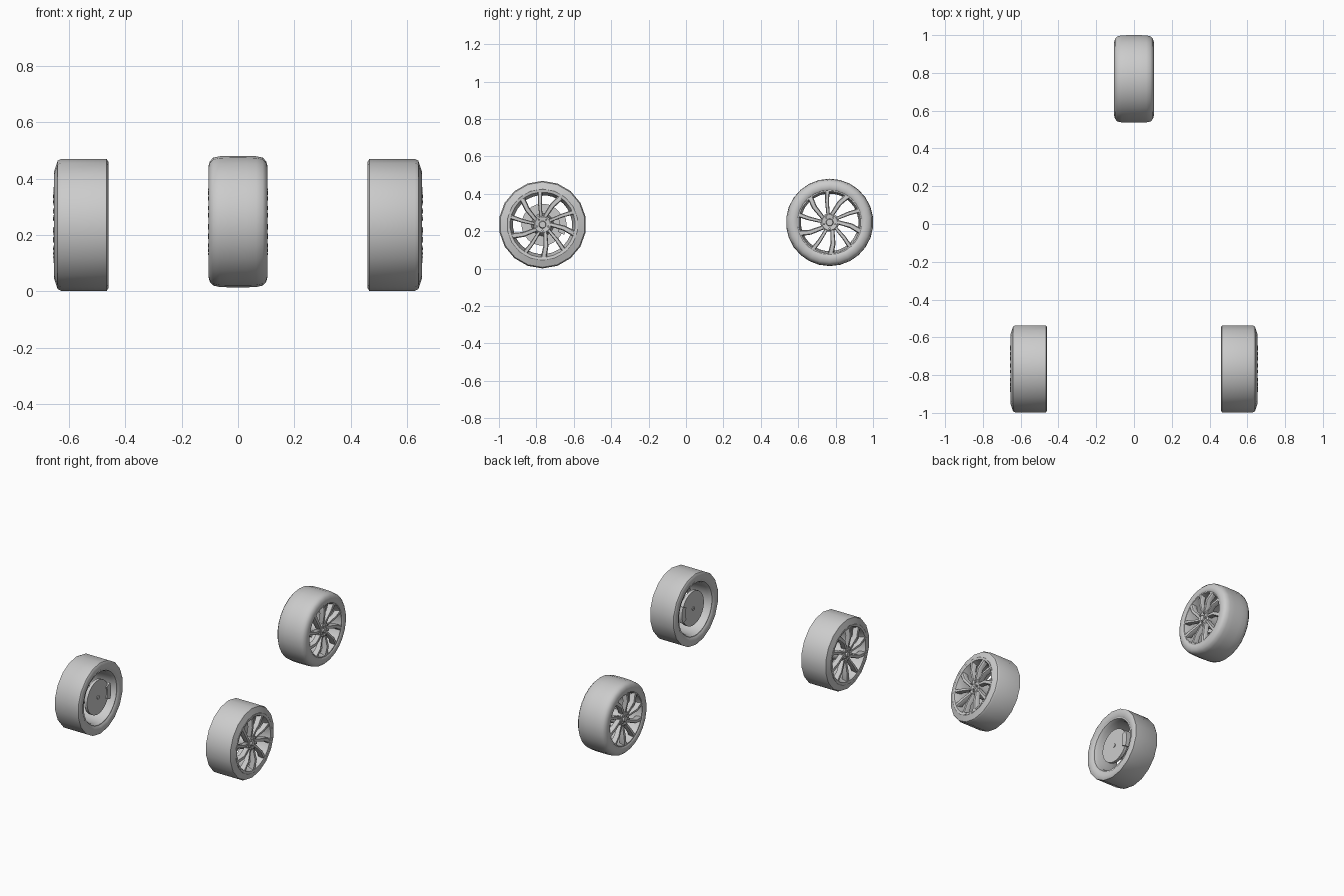
import bpy, bmesh, math
from mathutils import Vector

if "Cube" in bpy.data.objects:
    bpy.data.objects.remove(bpy.data.objects["Cube"])


def finish(bm, name, loc, side, angle=40):
    """Turn a wheel-local bmesh (axle on x, outside on +x) into a placed object."""
    for v in bm.verts:
        v.co.x *= side
    bmesh.ops.recalc_face_normals(bm, faces=bm.faces)
    me = bpy.data.meshes.new(name)
    bm.to_mesh(me)
    bm.free()
    ob = bpy.data.objects.new(name, me)
    ob.location = loc
    bpy.context.collection.objects.link(ob)
    bpy.ops.object.select_all(action='DESELECT')
    ob.select_set(True)
    bpy.context.view_layer.objects.active = ob
    bpy.ops.object.shade_smooth_by_angle(angle=math.radians(angle))
    return ob


def lathe(bm, profile, segs):
    """Closed ring: revolve (x, radius) points around the x axis."""
    rings = []
    for i in range(segs):
        a = 2 * math.pi * (i + 0.5) / segs
        rings.append([bm.verts.new((x, r * math.cos(a), r * math.sin(a))) for x, r in profile])
    n = len(profile)
    for i in range(segs):
        p, q = rings[i], rings[(i + 1) % segs]
        for j in range(n):
            k = (j + 1) % n
            bm.faces.new((p[j], p[k], q[k], q[j]))


def polar(x, r, deg):
    a = math.radians(deg)
    return Vector((x, r * math.cos(a), r * math.sin(a)))


def bar(bm, stations):
    """Chamfered bar through (point, width, depth) stations lying across the wheel face."""
    d = (stations[-1][0] - stations[0][0])
    d.x = 0
    side = Vector((1, 0, 0)).cross(d.normalized())
    loops = []
    for p, w, t in stations:
        sect = [(-t, -w / 2), (-0.008, -w / 2), (0, -w / 3), (0, w / 3), (-0.008, w / 2), (-t, w / 2)]
        loops.append([bm.verts.new(p + Vector((x, 0, 0)) + side * s) for x, s in sect])
    for a, b in zip(loops, loops[1:]):
        for j in range(6):
            k = (j + 1) % 6
            bm.faces.new((a[j], a[k], b[k], b[j]))
    bm.faces.new(loops[0])
    bm.faces.new(loops[-1][::-1])


def wheel_face(name, loc, side, x, r):
    """Swept spokes in five pairs, with hub and lug nuts; x is the outer plane."""
    bm = bmesh.new()
    for i in range(5):
        base = 90 + i * 72
        for start, end, w in ((-13, -34, 0.027), (13, 4, 0.021)):
            bar(bm, [(polar(x - 0.018, 0.036, base + start), w * 0.8, 0.028),
                     (polar(x - 0.001, 0.115, base + (start + 2 * end) / 3), w, 0.03),
                     (polar(x - 0.007, r, base + end), w * 1.15, 0.035)])
    finish(bm, name + "_spokes", loc, side, 30)

    bm = bmesh.new()
    lathe(bm, [(x - 0.05, 0.012), (x - 0.05, 0.05), (x - 0.022, 0.05), (x - 0.015, 0.042),
               (x - 0.018, 0.02), (x - 0.008, 0.017), (x - 0.008, 0.001), (x - 0.05, 0.001)], 20)
    for i in range(5):
        c = polar(0, 0.032, 90 + 36 + i * 72)
        ring = [[bm.verts.new(c + polar(px, 0.006, 60 * k)) for k in range(6)]
                for px in (x - 0.02, x - 0.006)]
        for k in range(6):
            m = (k + 1) % 6
            bm.faces.new((ring[0][k], ring[0][m], ring[1][m], ring[1][k]))
        bm.faces.new(ring[1])
    finish(bm, name + "_hub", loc, side)


def ring_part(name, loc, side, profile, segs, angle=40):
    bm = bmesh.new()
    lathe(bm, profile, segs)
    finish(bm, name, loc, side, angle)


def front_wheel(name, side):
    loc = (0.56 * side, -0.767, 0.235)
    # square-shouldered tyre with few sides
    ring_part(name + "_tyre", loc, side,
              [(-0.09, 0.178), (-0.099, 0.19), (-0.1, 0.224), (-0.094, 0.234), (0.068, 0.234),
               (0.08, 0.228), (0.093, 0.19), (0.088, 0.18)], 18)
    # rim barrel with lips
    ring_part(name + "_rim", loc, side,
              [(-0.092, 0.181), (-0.092, 0.172), (-0.07, 0.162), (0.03, 0.158), (0.07, 0.166),
               (0.092, 0.174), (0.094, 0.187), (0.08, 0.187), (0.03, 0.168), (-0.06, 0.17)], 28)
    wheel_face(name, loc, side, 0.097, 0.177)
    # brake disc, raised centre and axle stub
    ring_part(name + "_brake_disc", loc, side,
              [(-0.075, 0.001), (-0.075, 0.112), (-0.055, 0.112), (-0.055, 0.06),
               (0.05, 0.05), (0.05, 0.001)], 28)
    ring_part(name + "_axle_stub", loc, side,
              [(-0.08, 0.001), (-0.08, 0.012), (-0.07, 0.012), (-0.07, 0.001)], 12)
    # brake caliper hugging the rear edge of the disc
    bm = bmesh.new()
    loops = []
    for i in range(6):
        a = -25 + i * 10
        loops.append([bm.verts.new(polar(px, r, a)) for px, r in
                      ((-0.083, 0.09), (-0.083, 0.128), (-0.035, 0.128), (-0.035, 0.09))])
    for a, b in zip(loops, loops[1:]):
        for j in range(4):
            k = (j + 1) % 4
            bm.faces.new((a[j], a[k], b[k], b[j]))
    bm.faces.new(loops[0])
    bm.faces.new(loops[-1])
    finish(bm, name + "_caliper", loc, side)


def rear_wheel(name):
    loc = (0, 0.768, 0.247)
    # rounded wide tyre
    half = [(0.096, 0.168), (0.104, 0.178), (0.105, 0.197), (0.1, 0.214), (0.088, 0.227),
            (0.065, 0.232), (0.03, 0.2335)]
    ring_part(name + "_tyre", loc, 1, half + [(-x, r) for x, r in reversed(half)], 26, 60)
    # shared barrel
    lip = [(0.1, 0.176), (0.1, 0.166), (0.08, 0.159), (0.04, 0.154)]
    ring_part(name + "_rim", loc, 1, lip + [(-x, r) for x, r in reversed(lip)], 28)
    for label, side in (("right", 1), ("left", -1)):
        wheel_face(name + "_" + label, loc, side, 0.107, 0.169)
    # axle tube joining both faces
    ring_part(name + "_axle", loc, 1,
              [(-0.07, 0.03), (-0.07, 0.045), (0.07, 0.045), (0.07, 0.03)], 20)


front_wheel("front_right_wheel", 1)
front_wheel("front_left_wheel", -1)
rear_wheel("rear_wheel")
